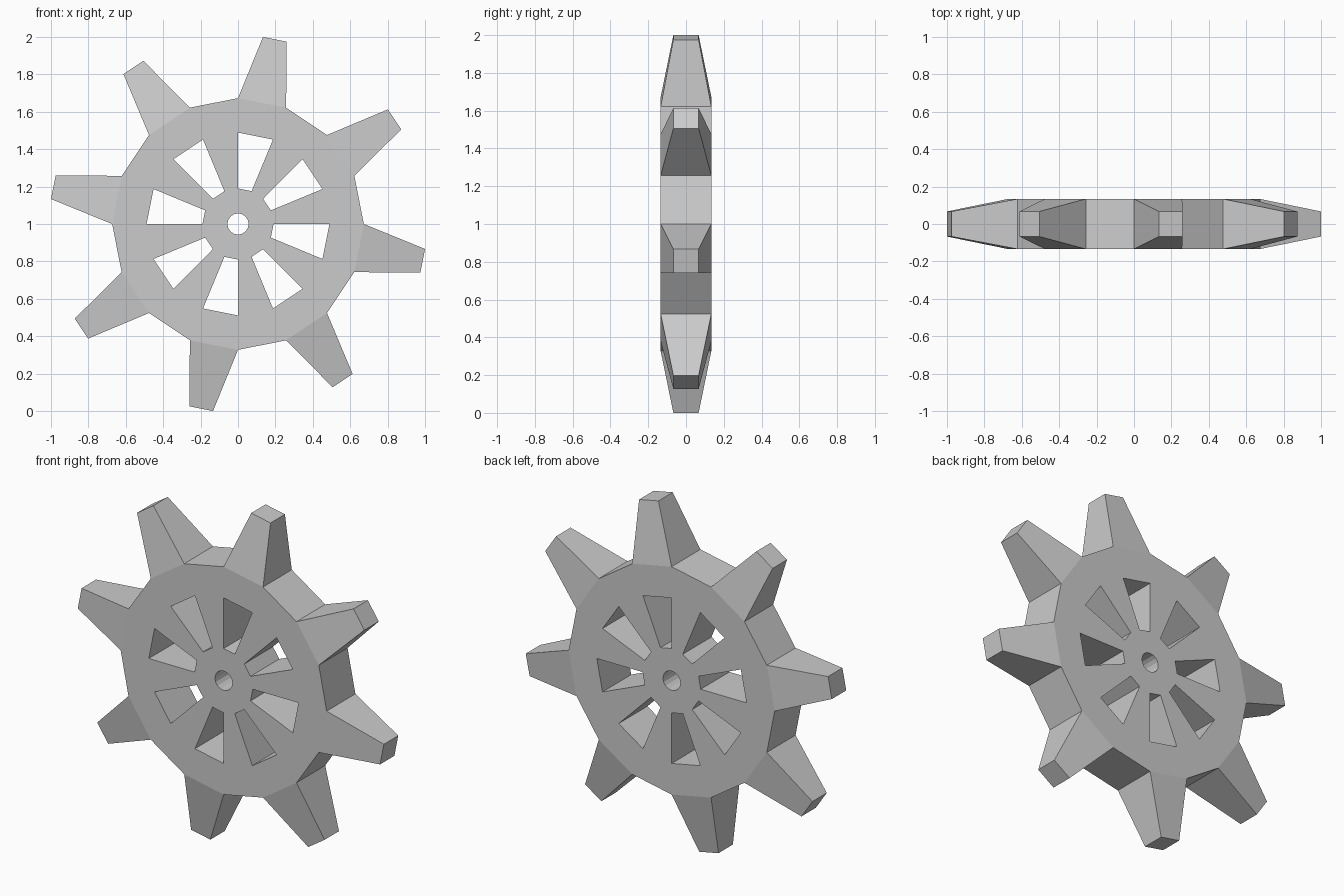
import bpy, bmesh
from math import sin, cos, radians
from mathutils import Vector

if "Cube" in bpy.data.objects:
    bpy.data.objects.remove(bpy.data.objects["Cube"], do_unlink=True)

SECTORS = 16
STEP = 360 / SECTORS
HALF = 0.134                          # half thickness of the disc
RINGS = [0.057, 0.19, 0.489, 0.673]   # bore, window inner, window outer, rim
TIP_RADIUS, TIP_HALF, TIP_ANGLE = 1.009, 0.067, 3.65
CENTRE = Vector((0, 0, 1))

steel = bpy.data.materials.new("plain grey")
steel.diffuse_color = (0.6, 0.6, 0.6, 1)
steel.use_nodes = True
steel.node_tree.nodes["Principled BSDF"].inputs["Base Color"].default_value = steel.diffuse_color


def polar(radius, angle, y):
    a = radians(angle)
    return CENTRE + Vector((radius * cos(a), y, radius * sin(a)))


bm = bmesh.new()

# Flat spoked disc: rings of quads, with every second middle quad left open
rings = [[bm.verts.new(polar(r, k * STEP, -HALF)) for k in range(SECTORS)] for r in RINGS]
for i in range(len(RINGS) - 1):
    for k in range(SECTORS):
        n = (k + 1) % SECTORS
        if i == 1 and k % 2 == 1:
            continue
        bm.faces.new((rings[i][k], rings[i + 1][k], rings[i + 1][n], rings[i][n]))

# Thickness
solid = bmesh.ops.extrude_face_region(bm, geom=bm.faces[:])
for v in solid["geom"]:
    if isinstance(v, bmesh.types.BMVert):
        v.co.y = HALF
bmesh.ops.recalc_face_normals(bm, faces=bm.faces)

# Tapered teeth grown from every second rim face
for k in range(1, SECTORS, 2):
    middle = (k + 0.5) * STEP
    target = polar(RINGS[-1] * cos(radians(STEP / 2)), middle, 0)
    rim = min(bm.faces, key=lambda f: (f.calc_center_median() - target).length)
    tip = bmesh.ops.extrude_discrete_faces(bm, faces=[rim])["faces"][0]
    across = Vector((-sin(radians(middle)), 0, cos(radians(middle))))
    for v in tip.verts:
        side = 1 if (v.co - CENTRE).dot(across) > 0 else -1
        depth = 1 if v.co.y > 0 else -1
        v.co = polar(TIP_RADIUS, middle + side * TIP_ANGLE, depth * TIP_HALF)

bmesh.ops.recalc_face_normals(bm, faces=bm.faces)
mesh = bpy.data.meshes.new("gear_wheel")
bm.to_mesh(mesh)
bm.free()
mesh.materials.append(steel)
gear = bpy.data.objects.new("gear_wheel", mesh)
bpy.context.collection.objects.link(gear)
